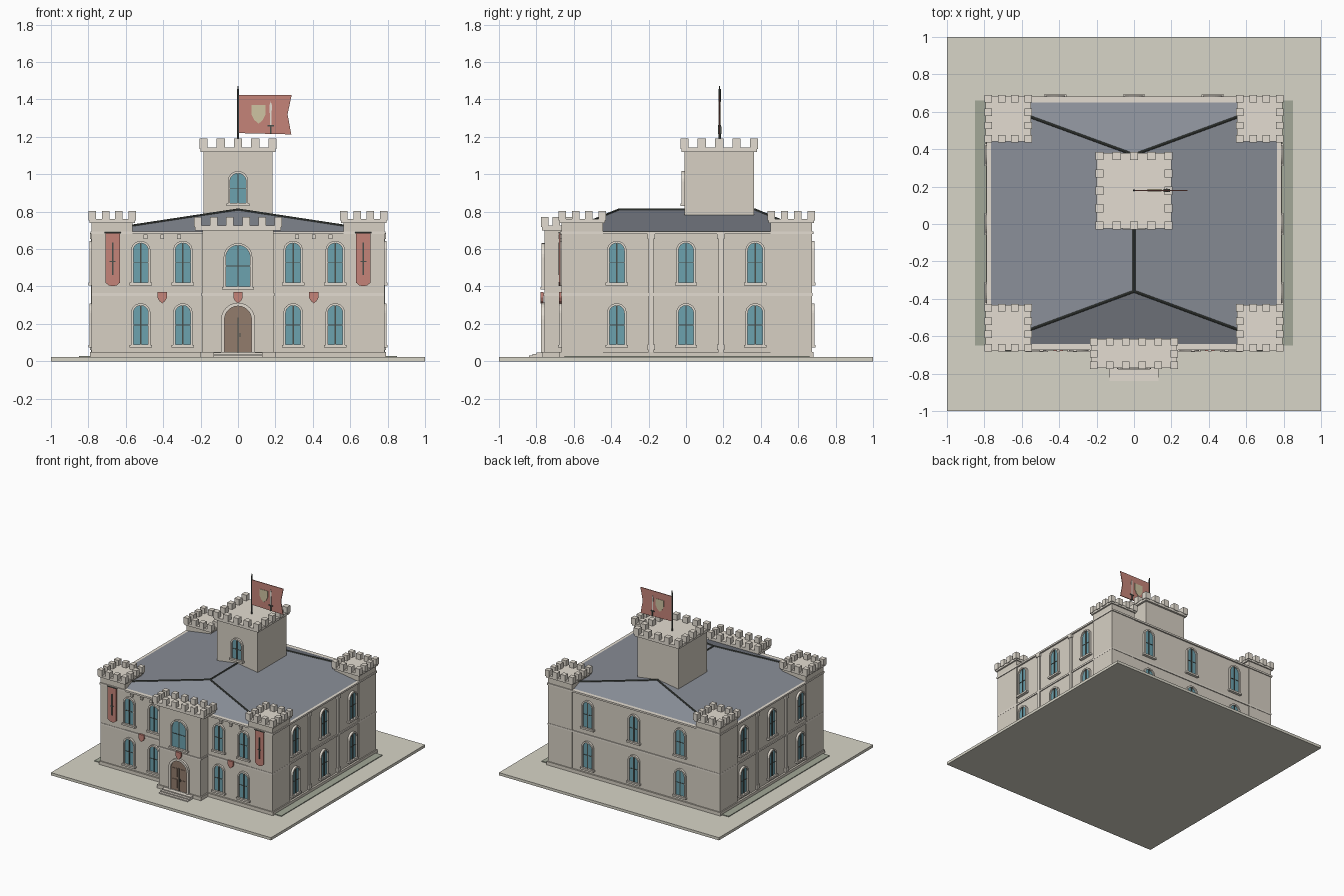
import bpy, bmesh
from math import pi, cos, sin
from mathutils import Matrix, Vector

if "Cube" in bpy.data.objects:
    bpy.data.objects.remove(bpy.data.objects["Cube"])


def material(name, r, g, b):
    m = bpy.data.materials.new(name)
    m.diffuse_color = (r, g, b, 1)
    m.use_nodes = True
    m.node_tree.nodes["Principled BSDF"].inputs["Base Color"].default_value = m.diffuse_color
    return m


STONE = material("stone", .68, .63, .55)
TRIM = material("trim", .77, .72, .64)
PAVE = material("paving", .68, .66, .57)
SLATE = material("slate", .25, .27, .31)
DARK = material("iron", .07, .08, .07)
GLASS = material("glass", .15, .36, .43)
WOOD = material("wood", .29, .20, .15)
RED = material("cloth", .56, .23, .19)
GOLD = material("gold", .62, .55, .36)
GREEN = material("grass", .36, .39, .31)
I = Matrix.Identity(4)


def make(name, verts, faces, mat, M=I):
    me = bpy.data.meshes.new(name)
    me.from_pydata([M @ Vector(v) for v in verts], [], faces)
    bm = bmesh.new()
    bm.from_mesh(me)
    bmesh.ops.recalc_face_normals(bm, faces=bm.faces)
    bm.to_mesh(me)
    bm.free()
    me.materials.append(mat)
    o = bpy.data.objects.new(name, me)
    bpy.context.collection.objects.link(o)
    return o


def prism(name, pts, y0, y1, mat, M=I):
    """Extrude an x-z outline from y0 to y1."""
    n = len(pts)
    v = [(x, y, z) for y in (y0, y1) for x, z in pts]
    f = [tuple(range(n)), tuple(range(2 * n - 1, n - 1, -1))]
    f += [(i, (i + 1) % n, n + (i + 1) % n, n + i) for i in range(n)]
    return make(name, v, f, mat, M)


def box(name, x0, x1, y0, y1, z0, z1, mat=STONE, M=I):
    return prism(name, [(x0, z0), (x1, z0), (x1, z1), (x0, z1)], y0, y1, mat, M)


def arch(w, z0, z1, n=12):
    r = w / 2
    return [(-r, z0), (r, z0)] + [(r * cos(pi * i / n), z1 - r + r * sin(pi * i / n)) for i in range(n + 1)]


def rod(name, a, b, r, mat, n=8):
    a, b = Vector(a), Vector(b)
    q = (b - a).to_track_quat('Y', 'Z').to_matrix().to_4x4()
    pts = [(r * cos(2 * pi * i / n), r * sin(2 * pi * i / n)) for i in range(n)]
    return prism(name, pts, 0, (b - a).length, mat, Matrix.Translation(a) @ q)


def arch_ring(name, w, z0, z1, t, y0, y1, mat, M):
    """Arched surround with thickness t around an opening."""
    a, b = arch(w + 2 * t, z0 - t / 2, z1 + t), arch(w, z0, z1)
    n = len(a)
    v = [(x, y, z) for y in (y0, y1) for p in (a, b) for x, z in p]
    f = []
    for i in range(n):
        j = (i + 1) % n
        for p, q in ((0, n), (n, 3 * n), (3 * n, 2 * n), (2 * n, 0)):
            f.append((p + i, p + j, q + j, q + i))
    make(name, v, f, mat, M)


def window(M, w, z0, z1):
    arch_ring("window_frame", w, z0, z1, .012, .004, -.016, TRIM, M)
    prism("window_glass", arch(w, z0, z1), .004, -.005, GLASS, M)
    box("window_mullion", -.004, .004, -.010, 0, z0, z1, DARK, M)
    z = z0 + (z1 - z0) * .5
    box("window_bar", -w / 2, w / 2, -.008, 0, z - .002, z + .002, DARK, M)
    box("window_sill", -w / 2 - .02, w / 2 + .02, -.022, .004, z0 - .016, z0 - .002, TRIM, M)


def at(u, dist, ang=0):
    """Wall frame: u along the wall, dist outward, ang about z."""
    return Matrix.Rotation(ang, 4, 'Z') @ Matrix.Translation((u, -dist, 0))


def crown(name, x0, x1, y0, y1, z0, z1, z2, nx, ny, s=.04):
    """Overhanging slab with a ring of merlons."""
    box(name + "_slab", x0 + .006, x1 - .006, y0 + .006, y1 - .006, z0, z1, TRIM)
    for i in range(nx):
        for j in range(ny):
            if i in (0, nx - 1) or j in (0, ny - 1):
                x = x0 + (x1 - x0 - s) * i / (nx - 1)
                y = y0 + (y1 - y0 - s) * j / (ny - 1)
                box(name + "_merlon", x, x + s, y, y + s, z1 - .008, z2, TRIM)


def shield(M, w, z0, z1, mat, y0=-.012, y1=.003):
    h, r = z1 - z0, w / 2
    prism("shield", [(-r, z1), (-r, z0 + h * .5), (-r * .6, z0 + h * .2), (0, z0),
                     (r * .6, z0 + h * .2), (r, z0 + h * .5), (r, z1)], y0, y1, mat, M)


# Ground slab, grass strips, steps
box("ground_slab", -1, 1, -1, 1, 0, .022, PAVE)
for s in (-1, 1):
    box("grass_strip", s * .78, s * .85, -.65, .66, .02, .028, GREEN)
for i in range(3):
    box("step", -.13, .13, -.84 + .02 * i, -.74, .02, .030 + .008 * i, TRIM)

# Main walls, plinth and string courses
box("walls", -.775, .775, -.662, .67, .02, .69)
box("plinth", -.79, .79, -.675, .683, .02, .05)
box("string_course", -.783, .783, -.669, .677, .35, .364, TRIM)
box("cornice", -.788, .788, -.673, .682, .68, .694, TRIM)

# Corner towers with crenellated tops
for x0, x1 in ((-.80, -.545), (.545, .80)):
    for y0, y1 in ((-.682, -.428), (.435, .69)):
        box("corner_tower", x0 + .018, x1 - .018, y0 + .016, y1 - .016, .02, .745)
        crown("corner_crown", x0, x1, y0, y1, .74, .760, .804, 4, 4)

# Hipped roof with ridge rolls
E = [(-.765, -.642, .694), (.765, -.642, .694), (.765, .65, .694), (-.765, .65, .694),
     (0, -.36, .81), (0, .37, .81)]
make("roof", E, [(0, 1, 4), (1, 2, 5, 4), (2, 3, 5), (3, 0, 4, 5), (3, 2, 1, 0)], SLATE)
for a, b in ((0, 4), (1, 4), (2, 5), (3, 5), (4, 5)):
    rod("ridge_roll", E[a], E[b], .007, DARK)

# Central tower
box("central_tower", -.185, .185, -.008, .363, .69, 1.125)
crown("central_crown", -.207, .207, -.03, .385, 1.12, 1.143, 1.19, 5, 5, .044)
window(at(0, .008), .085, .845, 1.005)

# Entrance bay
box("entrance_bay", -.19, .19, -.757, -.63, .02, .71)
box("bay_plinth", -.2, .2, -.767, -.63, .02, .05)
box("bay_string", -.196, .196, -.763, -.63, .35, .364, TRIM)
crown("bay_crown", -.235, .235, -.775, -.61, .70, .727, .772, 6, 3, .04)
bay = at(0, .757)
window(bay, .13, .40, .62)
arch_ring("door_frame", .145, .04, .295, .018, .004, -.018, TRIM, bay)
prism("door", arch(.145, .04, .295), .004, -.008, WOOD, bay)
box("door_gap", -.003, .003, -.012, 0, .04, .235, DARK, bay)
for s in (-1, 1):
    for z in (.07, .16):
        box("door_panel", s * .036 - .02, s * .036 + .02, -.012, 0, z, z + .07, WOOD, bay)
box("door_handle", .008, .014, -.016, 0, .13, .15, DARK, bay)

# Windows on the four walls, in two storeys
for z0, z1 in ((.09, .298), (.422, .632)):
    for u in (-.52, -.295, .295, .52):
        window(at(u, .662), .08, z0, z1)
    for u in (-.42, 0, .42):
        window(at(u, .67, pi), .08, z0, z1)
    for s in (-1, 1):
        for y in (-.37, 0, .37):
            window(at(s * y, .777, s * pi / 2), .08, z0, z1)

# Side pilasters
for s in (-1, 1):
    for y in (-.187, .187):
        M = at(s * y, .775, s * pi / 2)
        box("pilaster", -.014, .014, -.011, .004, .05, .69, TRIM, M)
        for z in (.06, .655):
            box("pilaster_block", -.02, .02, -.016, .004, z, z + .03, TRIM, M)

# Shields, corbel blocks and wall banners on the front
shield(at(0, .765), .05, .31, .37, RED)
for s in (-1, 1):
    shield(at(s * .405, .668), .05, .31, .37, RED)
    for x in (.315, .405, .495):
        box("corbel", s * x - .01, s * x + .01, -.682, -.655, .655, .677, TRIM)
    M = at(s * .67, .668)
    prism("banner", [(-.038, .42), (-.02, .405), (0, .402), (.02, .405), (.038, .42),
                     (.038, .685), (-.038, .685)], -.012, -.003, RED, M)
    rod("banner_rod", (s * .67 - .045, -.678, .687), (s * .67 + .045, -.678, .687), .004, DARK)
    box("banner_sword", -.004, .004, -.015, -.008, .46, .635, DARK, M)
    box("banner_sword_guard", -.016, .016, -.015, -.008, .53, .537, DARK, M)

# Flagpole and flag
rod("flagpole", (0, .18, 1.14), (0, .18, 1.455), .006, DARK)
rod("flagpole_tip", (0, .18, 1.45), (0, .18, 1.472), .003, DARK)
prism("flag", [(.004, 1.22), (.285, 1.213), (.265, 1.32), (.287, 1.425), (.004, 1.425)], .177, .183, RED)
shield(Matrix.Translation((.11, .18, 0)), .075, 1.27, 1.37, GOLD, -.006, .006)
prism("flag_sword", [(.171, 1.26), (.179, 1.26), (.181, 1.37), (.175, 1.39), (.169, 1.37)], .174, .186, TRIM)
box("flag_sword_guard", .158, .192, .172, .188, 1.255, 1.263, DARK)
box("flag_sword_grip", .170, .180, .170, .190, 1.215, 1.255, DARK)
